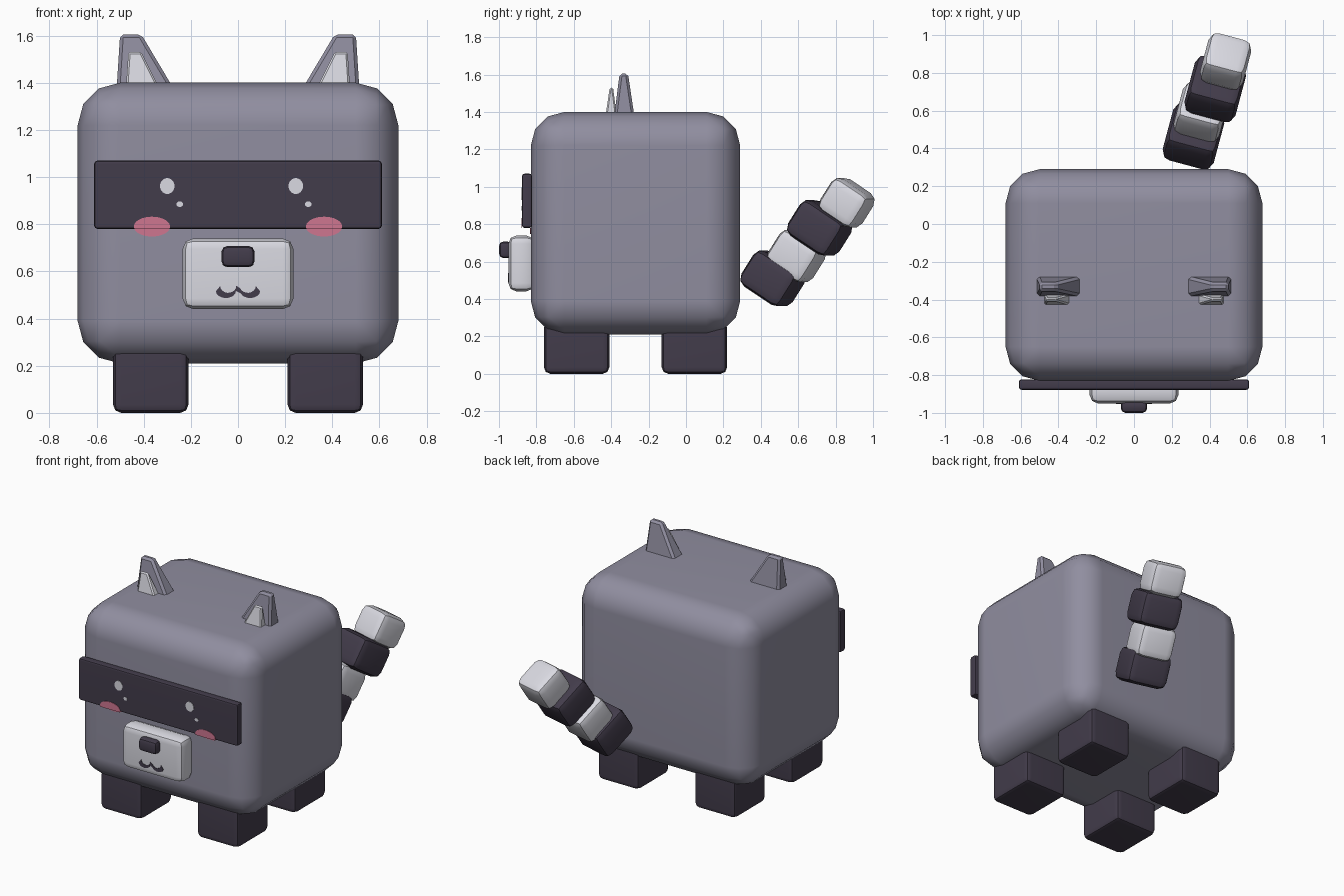
import bpy, bmesh, math
from mathutils import Matrix

cube = bpy.data.objects.get("Cube")
if cube:
    bpy.data.objects.remove(cube, do_unlink=True)


def material(name, rgb):
    m = bpy.data.materials.new(name)
    m.use_nodes = True
    m.diffuse_color = (*rgb, 1)
    m.node_tree.nodes["Principled BSDF"].inputs["Base Color"].default_value = (*rgb, 1)
    return m


GREY = material("fur grey", (0.28, 0.27, 0.35))
DARK = material("dark plum", (0.055, 0.045, 0.07))
PALE = material("pale fur", (0.70, 0.70, 0.76))
PINK = material("blush pink", (0.62, 0.18, 0.28))


def finish(name, bm, mat, angle=40):
    bmesh.ops.recalc_face_normals(bm, faces=bm.faces)
    mesh = bpy.data.meshes.new(name)
    bm.to_mesh(mesh)
    bm.free()
    mesh.materials.append(mat)
    ob = bpy.data.objects.new(name, mesh)
    bpy.context.collection.objects.link(ob)
    bpy.ops.object.select_all(action="DESELECT")
    ob.select_set(True)
    bpy.context.view_layer.objects.active = ob
    bpy.ops.object.shade_smooth_by_angle(angle=math.radians(angle))
    return ob


def rounded_box(name, mat, center, size, bevel, segments=2, turn=None):
    """Box with rounded edges; big faces keep flat shading."""
    bm = bmesh.new()
    bmesh.ops.create_cube(bm, size=1)
    bmesh.ops.scale(bm, vec=size, verts=bm.verts)
    bmesh.ops.bevel(bm, geom=bm.edges[:], offset=bevel, segments=segments,
                    profile=0.5, affect="EDGES")
    bm.transform(Matrix.Translation(center) @ (turn or Matrix()))
    ob = finish(name, bm, mat)
    ob.modifiers.new("Flat faces", "WEIGHTED_NORMAL").keep_sharp = True
    return ob


def spike(name, mat, base, top, bevel):
    """Tapered block between two rectangles given as (x0, x1, y0, y1, z)."""
    bm = bmesh.new()
    rings = [[bm.verts.new((x, y, z)) for x, y in
              ((x0, y0), (x1, y0), (x1, y1), (x0, y1))]
             for x0, x1, y0, y1, z in (base, top)]
    low, high = rings
    bm.faces.new(low)
    bm.faces.new(high)
    for i in range(4):
        j = (i + 1) % 4
        bm.faces.new((low[i], low[j], high[j], high[i]))
    bmesh.ops.bevel(bm, geom=bm.edges[:], offset=bevel, segments=1, affect="EDGES")
    return finish(name, bm, mat, 25)


def plate(name, mat, outline, y, depth=0.004):
    """Thin painted plate facing the front, from an (x, z) outline."""
    bm = bmesh.new()
    face = bm.faces.new([bm.verts.new((x, y, z)) for x, z in outline])
    out = bmesh.ops.extrude_face_region(bm, geom=[face])["geom"]
    moved = [v for v in out if isinstance(v, bmesh.types.BMVert)]
    bmesh.ops.translate(bm, vec=(0, -depth, 0), verts=moved)
    return finish(name, bm, mat)


def arc(cx, cz, rx, rz, start=0, end=2 * math.pi, n=20):
    return [(cx + rx * math.cos(start + (end - start) * i / n),
             cz + rz * math.sin(start + (end - start) * i / n)) for i in range(n)]


# Body, mask and muzzle
rounded_box("body", GREY, (0, -0.27, 0.805), (1.36, 1.12, 1.19), 0.18, 3)
rounded_box("mask", DARK, (0, -0.85, 0.925), (1.22, 0.055, 0.29), 0.014)
rounded_box("muzzle", PALE, (0, -0.88, 0.59), (0.47, 0.14, 0.3), 0.045)
rounded_box("nose", DARK, (0, -0.965, 0.663), (0.14, 0.07, 0.09), 0.025)

# Legs and ears, mirrored
for side, s in (("left", 1), ("right", -1)):
    for end, y in (("front", -0.585), ("back", 0.045)):
        rounded_box(f"{end}_{side}_leg", DARK, (s * 0.37, y, 0.14),
                    (0.32, 0.35, 0.28), 0.035)
    spike(f"{side}_ear", GREY, (s * 0.27, s * 0.515, -0.385, -0.275, 1.37),
          (s * 0.41, s * 0.5, -0.355, -0.31, 1.605), 0.014)
    spike(f"{side}_inner_ear", PALE, (s * 0.335, s * 0.475, -0.43, -0.37, 1.38),
          (s * 0.41, s * 0.465, -0.408, -0.39, 1.53), 0.008)

    # Blush: upper part lies on the mask, lower part on the body
    cut = math.asin(-0.25)
    x = s * 0.365
    top = arc(x, 0.79, 0.077, 0.042, cut, math.pi - cut, 20)
    top.append((x - 0.077 * math.cos(cut), 0.79 + 0.042 * math.sin(cut)))
    plate(f"{side}_cheek_upper", PINK, top, -0.876)
    low = arc(x, 0.79, 0.077, 0.042, math.pi - cut, 2 * math.pi + cut, 20)
    low.append((x + 0.077 * math.cos(cut), 0.79 + 0.042 * math.sin(cut)))
    plate(f"{side}_cheek_lower", PINK, low, -0.829)

# Eye highlights
for side, x in (("left", 0.245), ("right", -0.3)):
    plate(f"{side}_eye_glint", PALE, arc(x, 0.962, 0.031, 0.034), -0.876)
    plate(f"{side}_eye_spark", PALE, arc(x + 0.053, 0.885, 0.014, 0.012), -0.876)

# Mouth: a ribbon of two small curves
half = arc(0.046, 0.528, 0.038, 0.03, math.pi, 2 * math.pi + 0.3, 10)
line = [(-x, z) for x, z in reversed(half)] + half[1:]
upper = [(x * 0.9, z + 0.011) for x, z in line]
lower = [(x * 1.12, z - 0.011) for x, z in line]
plate("mouth", DARK, lower + upper[::-1], -0.949)

# Tail of four leaning blocks
turn = Matrix.Rotation(math.radians(-15), 4, "Z") @ Matrix.Rotation(math.radians(-33), 4, "X")
tail = (
    ("tail_base", DARK, (0.315, 0.465, 0.51), 0.28, 0.22),
    ("tail_lower", PALE, (0.355, 0.59, 0.63), 0.25, 0.22),
    ("tail_upper", DARK, (0.43, 0.715, 0.78), 0.28, 0.22),
    ("tail_tip", PALE, (0.485, 0.86, 0.915), 0.235, 0.21),
)
for name, mat, center, width, length in tail:
    rounded_box(name, mat, center, (width, width, length), 0.05, 2, turn)
